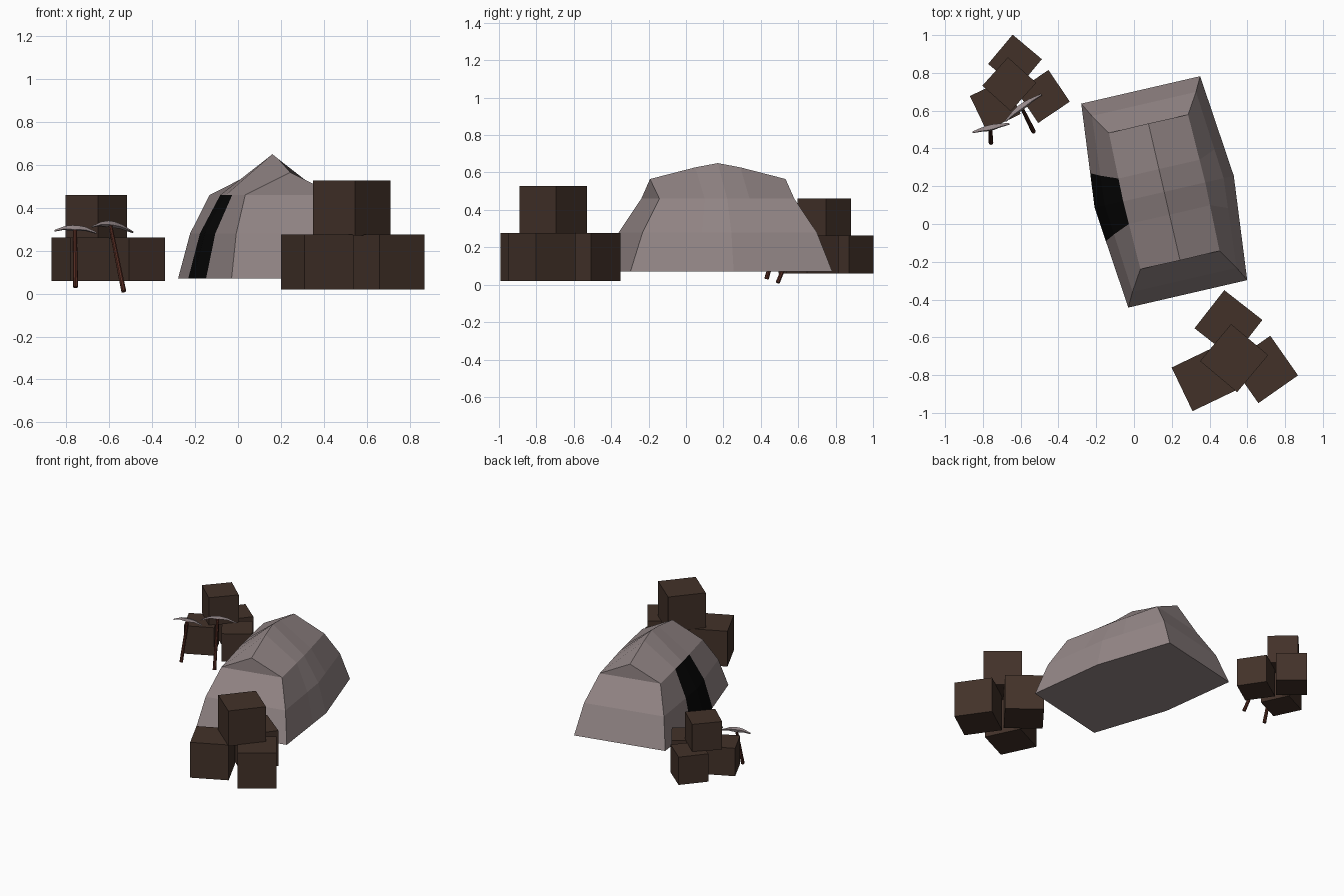
import bpy, bmesh
from math import radians
from mathutils import Vector, Matrix

if "Cube" in bpy.data.objects:
    bpy.data.objects.remove(bpy.data.objects["Cube"])


def material(name, rgb):
    m = bpy.data.materials.new(name)
    m.diffuse_color = (*rgb, 1)
    m.use_nodes = True
    m.node_tree.nodes["Principled BSDF"].inputs["Base Color"].default_value = m.diffuse_color
    return m


CANVAS = material("canvas", (0.30, 0.245, 0.245))
BLACK = material("dark_opening", (0.002, 0.002, 0.002))
CRATE = material("crate_wood", (0.055, 0.031, 0.022))
HANDLE = material("handle_wood", (0.09, 0.025, 0.016))
METAL = material("pick_metal", (0.30, 0.245, 0.25))


def finish(bm, name, *mats):
    bmesh.ops.recalc_face_normals(bm, faces=bm.faces)
    me = bpy.data.meshes.new(name)
    bm.to_mesh(me)
    bm.free()
    for m in mats:
        me.materials.append(m)
    ob = bpy.data.objects.new(name, me)
    bpy.context.collection.objects.link(ob)
    return ob


def loft(bm, rings):
    """Bridge open or closed rings of equal length; returns vertex rows."""
    return [[bm.verts.new(p) for p in r] for r in rings]


# Tent: arched cross-sections along its length, bulging at the middle
def tent():
    bm = bmesh.new()
    sections = []
    for f in (-1, -1 / 3, 0, 1 / 3, 1):
        b = 1 - abs(f)
        half = [(0.323 + 0.055 * b, 0.554, 0.07),
                (0.283 + 0.040 * b, 0.478, 0.28),
                (0.215 + 0.008 * b, 0.370, 0.46)]
        ridge_z = 0.565 + 0.085 * (1 - abs(f) ** 1.2)
        ring = [(-w, f * l, z) for w, l, z in half]
        ring.append((0, f * 0.372, ridge_z))
        ring += [(w, f * l, z) for w, l, z in reversed(half)]
        sections.append(ring)
    rows = loft(bm, sections)
    for j in range(4):
        for i in range(6):
            face = bm.faces.new((rows[j][i], rows[j][i + 1],
                                 rows[j + 1][i + 1], rows[j + 1][i]))
            # doorway on the left side, lower two bands
            if i < 2 and j in (1, 2):
                face.material_index = 1
    # end walls and floor
    for r in (rows[0], rows[-1]):
        bm.faces.new((r[0], r[1], r[5], r[6]))
        bm.faces.new((r[1], r[2], r[4], r[5]))
        bm.faces.new((r[2], r[3], r[4]))
    bm.faces.new([r[0] for r in rows] + [r[6] for r in reversed(rows)])
    ob = finish(bm, "tent", CANVAS, BLACK)
    ob.location = (0.16, 0.17, 0)
    ob.rotation_euler.z = radians(13)


# Crates: plain cubes
def crate(name, x, y, z, size, angle):
    bm = bmesh.new()
    bmesh.ops.create_cube(bm, size=size)
    ob = finish(bm, name, CRATE)
    ob.location = (x, y, z + size / 2)
    ob.rotation_euler.z = radians(angle)


# Pickaxe: round handle and a curved, tapering head
def pickaxe(name, foot, top, tip_a, tip_b):
    foot, top, tip_a, tip_b = map(Vector, (foot, top, tip_a, tip_b))
    axis = top - foot
    bm = bmesh.new()
    bmesh.ops.create_cone(bm, cap_ends=True, segments=8, radius1=0.012,
                          radius2=0.009, depth=axis.length)
    ob = finish(bm, name + "_handle", HANDLE)
    ob.matrix_world = (Matrix.Translation((foot + top) / 2)
                       @ axis.to_track_quat('Z', 'Y').to_matrix().to_4x4())
    up = axis.normalized()
    side = (tip_b - tip_a).cross(up).normalized()
    path = [tip_a, tip_a.lerp(top, 0.5) + up * 0.006, top.lerp(tip_a, 0.15),
            top.lerp(tip_b, 0.15), tip_b.lerp(top, 0.5) + up * 0.006, tip_b]
    size = (0.003, 0.007, 0.010, 0.010, 0.007, 0.003)
    bm = bmesh.new()
    rows = loft(bm, [[p + side * a * s * 1.3 + up * b * s
                      for a, b in ((-1, -1), (1, -1), (1, 1), (-1, 1))]
                     for p, s in zip(path, size)])
    for r, q in zip(rows, rows[1:]):
        for i in range(4):
            k = (i + 1) % 4
            bm.faces.new((r[i], r[k], q[k], q[i]))
    bm.faces.new(rows[0])
    bm.faces.new(rows[-1])
    finish(bm, name + "_head", METAL)


tent()

# Large stack at the front right
for n, (x, y, z, a) in enumerate([(0.37, -0.82, 0.02, 25.6), (0.50, -0.53, 0.02, -38),
                                  (0.69, -0.77, 0.02, 35), (0.53, -0.71, 0.272, -40)]):
    crate(f"large_crate_{n + 1}", x, y, z, 0.256, a)

# Small stack at the back left
for n, (x, y, z, a) in enumerate([(-0.734, 0.63, 0.06, 25.6), (-0.63, 0.86, 0.06, -40),
                                  (-0.48, 0.675, 0.06, 34), (-0.66, 0.74, 0.258, -42)]):
    crate(f"small_crate_{n + 1}", x, y, z, 0.202, a)

# Pickaxes leaning on the small stack
pickaxe("pickaxe_left", (-0.757, 0.43, 0.03), (-0.76, 0.51, 0.308),
        (-0.855, 0.485, 0.293), (-0.66, 0.53, 0.283))
pickaxe("pickaxe_right", (-0.532, 0.49, 0.01), (-0.597, 0.62, 0.328),
        (-0.68, 0.545, 0.312), (-0.49, 0.685, 0.286))
